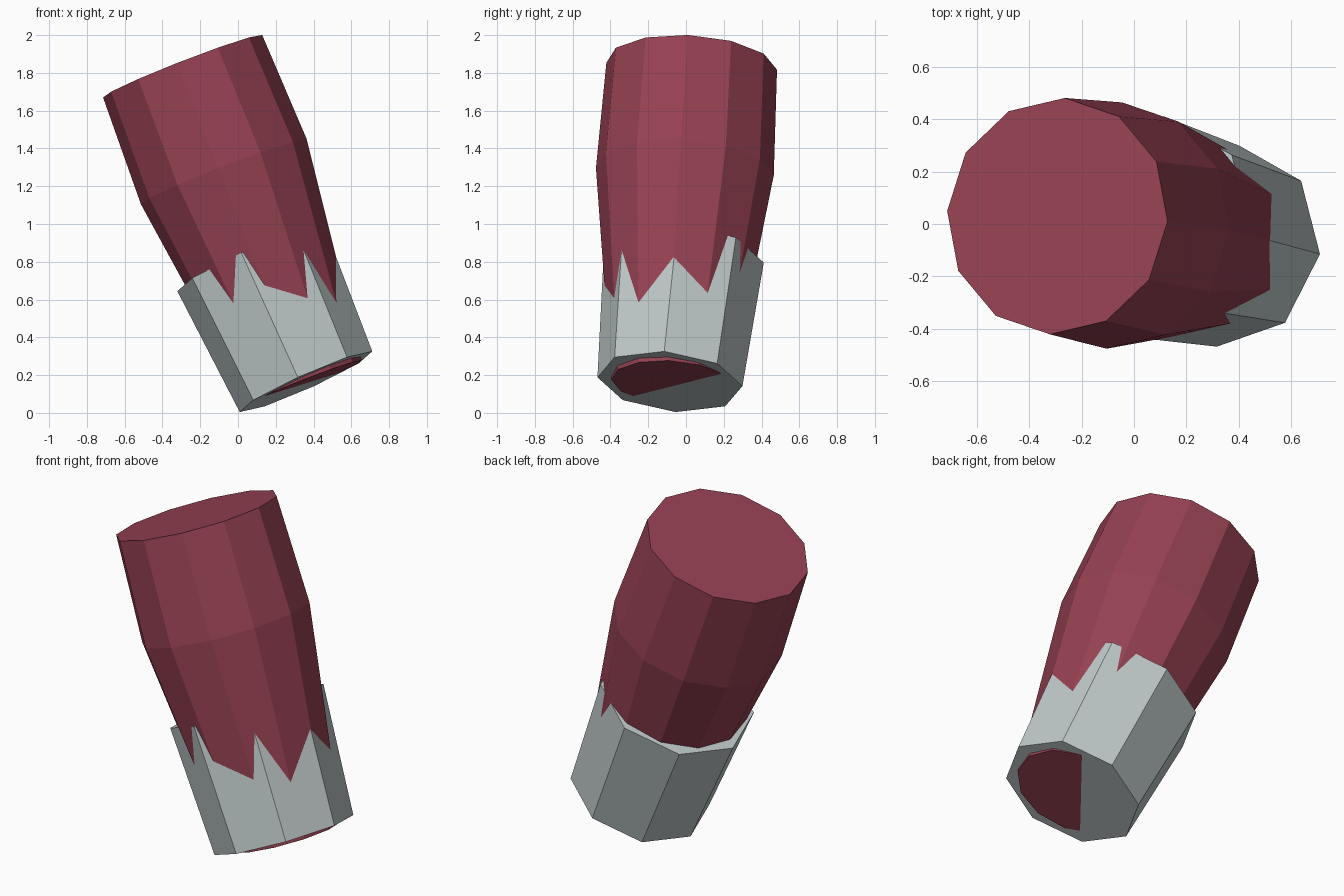
import bpy, bmesh, math
from mathutils import Vector

if "Cube" in bpy.data.objects:
    bpy.data.objects.remove(bpy.data.objects["Cube"])


def material(name, rgb):
    m = bpy.data.materials.new(name)
    m.diffuse_color = (*rgb, 1)
    m.use_nodes = True
    m.node_tree.nodes["Principled BSDF"].inputs["Base Color"].default_value = m.diffuse_color
    return m


def turned(name, origin, axis, start, profile, sides, mat):
    """Closed faceted solid: (distance along axis, radius) rings around a tilted axis."""
    axis = Vector(axis).normalized()
    u = Vector(start)
    u = (u - axis * u.dot(axis)).normalized()
    v = axis.cross(u)
    bm = bmesh.new()
    rings = []
    for d, r in profile:
        ring = []
        for i in range(sides):
            a = 2 * math.pi * i / sides
            ring.append(bm.verts.new(Vector(origin) + axis * d
                                     + (u * math.cos(a) + v * math.sin(a)) * r))
        rings.append(ring)
    for low, high in zip(rings, rings[1:]):
        for i in range(sides):
            j = (i + 1) % sides
            bm.faces.new((low[i], low[j], high[j], high[i]))
    bm.faces.new(rings[0][::-1])
    bm.faces.new(rings[-1])
    bmesh.ops.recalc_face_normals(bm, faces=bm.faces)
    mesh = bpy.data.meshes.new(name)
    bm.to_mesh(mesh)
    bm.free()
    mesh.materials.append(mat)
    ob = bpy.data.objects.new(name, mesh)
    bpy.context.collection.objects.link(ob)
    return ob


red = material("dark red", (0.305, 0.053, 0.085))
grey = material("pale grey", (0.515, 0.575, 0.575))

# bulging twelve-sided sleeve, measured down from its top
turned("sleeve", (-0.293, 0.03, 1.835), (0.363, -0.06, -0.93), (0.423, -0.02, 0.166),
       [(0, 0.453), (0.6, 0.472), (1.2, 0.395), (1.8, 0.317)], 12, red)

# eight-sided cuff, flaring upward
turned("cuff", (0.36, -0.085, 0.165), (-0.406, 0.101, 0.906), (0.35, -0.03, 0.16),
       [(0, 0.387), (0.723, 0.427)], 8, grey)
